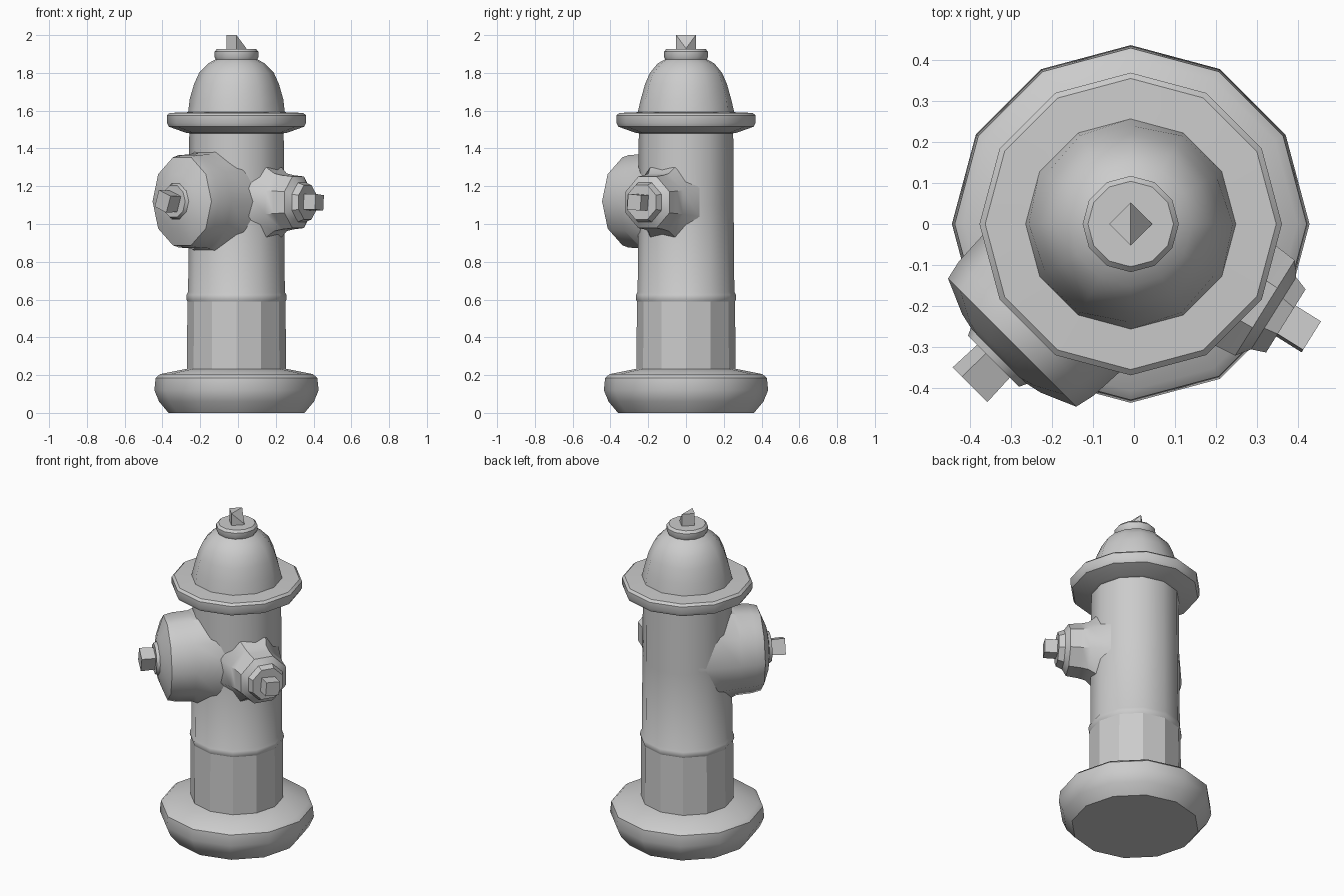
import bpy, bmesh, math
from mathutils import Matrix, Vector

if "Cube" in bpy.data.objects:
    bpy.data.objects.remove(bpy.data.objects["Cube"])

CX = -0.008  # hydrant axis in x


def rings(name, profile, sides, matrix, start=0.0, squash=1.0, cap0=False, cap1=False,
          smooth=40, flute=None, hug=None):
    """Loft rings (height, radius) along local z.
    flute: scallop depth on odd corners of the given rows.
    hug: bend the first ring onto a barrel of this radius (barrel runs along local y)."""
    bm = bmesh.new()
    loops = []
    for k, (h, r) in enumerate(profile):
        loop = []
        for i in range(sides):
            a = start + 2 * math.pi * i / sides
            rr = r * (flute[1] if flute and k in flute[0] and i % 2 else 1)
            x, y, z = rr * squash * math.cos(a), rr * math.sin(a), h
            if hug and k == 0:
                z = math.sqrt(max(hug ** 2 - x * x, 0.0001))
            loop.append(bm.verts.new((x, y, z)))
        loops.append(loop)
    for a, b in zip(loops, loops[1:]):
        for i in range(sides):
            j = (i + 1) % sides
            bm.faces.new((a[i], a[j], b[j], b[i]))
    if cap0:
        bm.faces.new(loops[0][::-1])
    if cap1:
        bm.faces.new(loops[-1])
    bm.transform(matrix)
    bmesh.ops.recalc_face_normals(bm, faces=bm.faces[:]) if cap0 and cap1 else None
    mesh = bpy.data.meshes.new(name)
    bm.to_mesh(mesh)
    bm.free()
    ob = bpy.data.objects.new(name, mesh)
    bpy.context.collection.objects.link(ob)
    if smooth:
        bpy.ops.object.select_all(action='DESELECT')
        ob.select_set(True)
        bpy.context.view_layer.objects.active = ob
        bpy.ops.object.shade_smooth_by_angle(angle=math.radians(smooth))
    return ob


def sideways(angle, z):
    """Frame whose local z points outward at the given heading, local y up."""
    out = Vector((math.cos(angle), math.sin(angle), 0))
    up = Vector((0, 0, 1))
    side = up.cross(out)
    m = Matrix((side, up, out)).transposed().to_4x4()
    m.translation = (CX, 0, z)
    return m


upright = Matrix.Translation((CX, 0, 0))

# Foot with rounded rim
rings("base", [(0, 0.36), (0.06, 0.41), (0.12, 0.435), (0.185, 0.428),
               (0.205, 0.405), (0.235, 0.255)], 12, upright, cap0=True)

# Faceted lower barrel
rings("lower_barrel", [(0.22, 0.262), (0.59, 0.26)], 12, upright, smooth=0)

# Smooth upper barrel with a bead at its foot
rings("upper_barrel", [(0.59, 0.26), (0.605, 0.266), (0.625, 0.264), (0.64, 0.256),
                       (1.1, 0.252), (1.48, 0.25)], 12, upright)

# Flange under the bonnet
rings("flange", [(1.48, 0.25), (1.483, 0.268), (1.515, 0.358), (1.535, 0.368),
                 (1.575, 0.368), (1.588, 0.354), (1.592, 0.252)], 12, upright)

# Lightly fluted bonnet and its collar
rings("bonnet", [(1.59, 0.256), (1.66, 0.248), (1.74, 0.225), (1.80, 0.198),
                 (1.85, 0.150), (1.872, 0.110)], 12, upright,
      flute=((1, 2, 3), 0.965))
rings("bonnet_collar", [(1.868, 0.108), (1.885, 0.117), (1.912, 0.117), (1.926, 0.104)],
      12, upright, cap1=True)

# Square operating nut, one corner worn down
nut = rings("top_nut", [(1.92, 0.052), (2.0, 0.052)], 4, upright, cap1=True, smooth=0)
for v in nut.data.vertices:
    if v.co.x > CX + 0.04 and v.co.z > 1.95:
        v.co.z = 1.93
bm = bmesh.new()
bm.from_mesh(nut.data)
top = [f for f in bm.faces if f.normal.z > 0.3]
front_back = [v for v in top[0].verts if abs(v.co.y) > 0.04]
bmesh.ops.connect_verts(bm, verts=front_back)
bm.to_mesh(nut.data)
bm.free()

# Large front outlet: flared tube, domed cap, plate and square nut
big = sideways(math.radians(-135), 1.12)
rings("large_outlet", [(0, 0.275), (0.27, 0.262), (0.36, 0.257), (0.408, 0.245),
                       (0.445, 0.15), (0.455, 0.10)],
      10, big, squash=0.9, hug=0.248)
rings("large_outlet_plate", [(0.45, 0.098), (0.472, 0.088)], 10, big, cap1=True)
rings("large_outlet_nut", [(0.47, 0.062), (0.553, 0.066)], 4, big,
      start=math.radians(25), cap1=True, smooth=0)

# Small side outlet
small = sideways(math.radians(-32), 1.115)
rings("small_outlet", [(0.22, 0.20), (0.275, 0.165), (0.32, 0.155), (0.385, 0.148),
                       (0.41, 0.112)],
      8, small, start=math.pi / 8, hug=0.246)
rings("small_outlet_plate", [(0.405, 0.114), (0.445, 0.098)], 8, small,
      start=math.pi / 8, cap1=True)
rings("small_outlet_nut", [(0.44, 0.058), (0.518, 0.058)], 4, small,
      start=math.radians(40), cap1=True, smooth=0)
